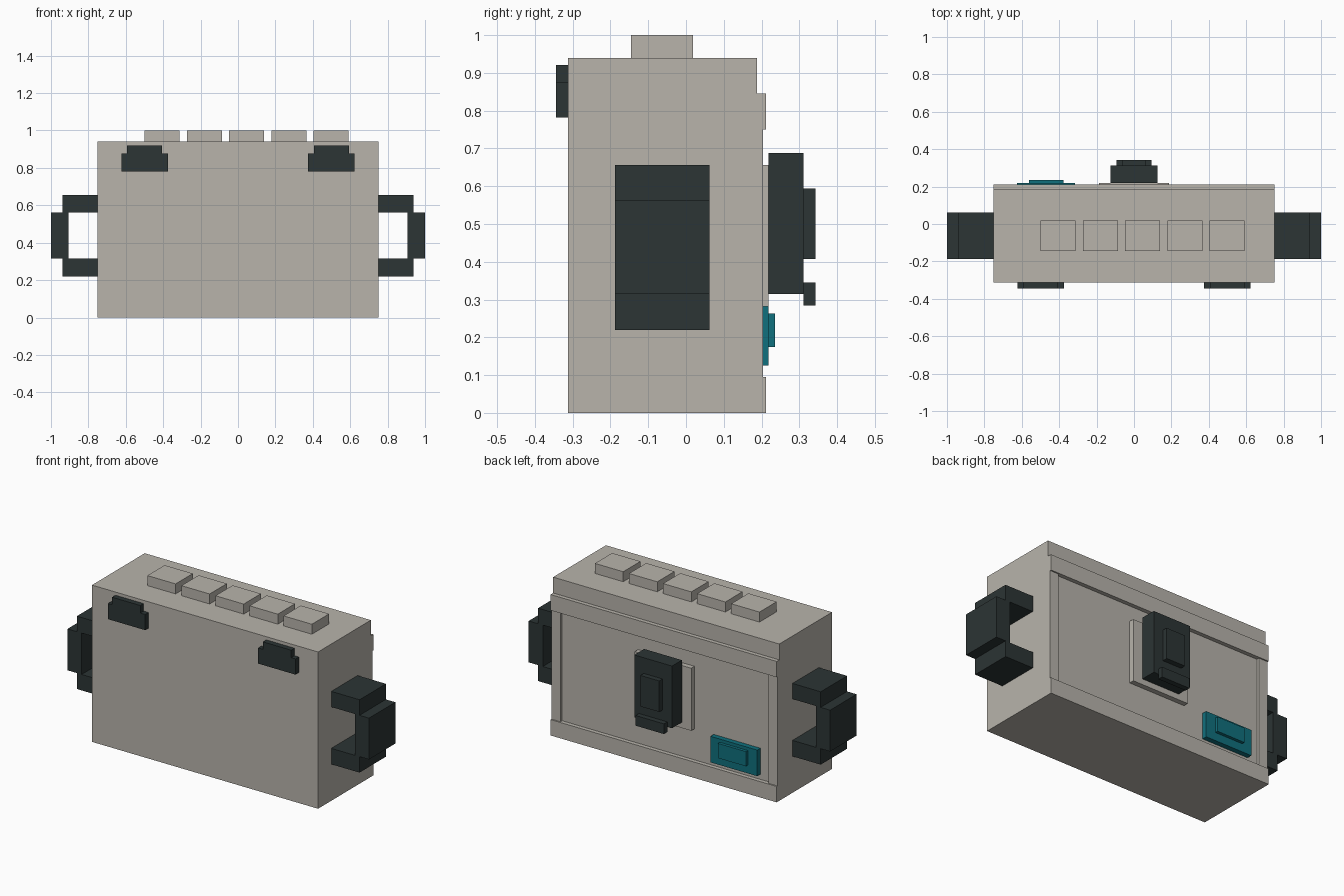
import bpy

if "Cube" in bpy.data.objects:
    bpy.data.objects.remove(bpy.data.objects["Cube"])


def material(name, rgb):
    m = bpy.data.materials.new(name)
    m.diffuse_color = (*rgb, 1)
    m.use_nodes = True
    m.node_tree.nodes["Principled BSDF"].inputs["Base Color"].default_value = m.diffuse_color
    return m


BEIGE = material("warm grey", (0.48, 0.455, 0.41))
DARK = material("dark slate", (0.025, 0.035, 0.035))
TEAL = material("teal", (0.005, 0.16, 0.205))


def box(name, mat, x, y, z):
    """Axis-aligned box from (min, max) pairs."""
    bpy.ops.mesh.primitive_cube_add(size=1, location=[sum(p) / 2 for p in (x, y, z)])
    ob = bpy.context.object
    ob.name = name
    ob.scale = [p[1] - p[0] for p in (x, y, z)]
    bpy.ops.object.transform_apply(location=False, rotation=False, scale=True)
    ob.data.materials.append(mat)
    return ob


def pair(name, mat, x, y, z):
    """Box on the right plus its mirror on the left."""
    box(name + "_right", mat, x, y, z)
    box(name + "_left", mat, (-x[1], -x[0]), y, z)


# Case with a raised frame around the recessed back panel
BACK = 0.1875
box("case", BEIGE, (-0.75, 0.75), (-0.3125, BACK), (0, 0.94))
box("back_rail_bottom", BEIGE, (-0.75, 0.75), (BACK, 0.212), (0, 0.095))
box("back_rail_top", BEIGE, (-0.75, 0.75), (BACK, 0.212), (0.75, 0.845))
pair("back_stile", BEIGE, (0.69, 0.75), (BACK, 0.204), (0.095, 0.75))

# Row of blocks on the top
for i in range(5):
    x = -0.5 + i * 0.226
    box(f"top_block_{i + 1}", BEIGE, (x, x + 0.1875), (-0.145, 0.018), (0.94, 1.0))

# Side handles
HY = (-0.1875, 0.0625)
pair("handle_upper_arm", DARK, (0.75, 0.9375), HY, (0.5625, 0.656))
pair("handle_lower_arm", DARK, (0.75, 0.9375), HY, (0.219, 0.3145))
pair("handle_grip", DARK, (0.906, 1.0), HY, (0.3145, 0.5625))

# Front latches
pair("latch_base", DARK, (0.375, 0.622), (-0.344, -0.3125), (0.782, 0.876))
pair("latch_tab", DARK, (0.407, 0.594), (-0.344, -0.3125), (0.876, 0.921))

# Back fixture: plate, housing, pad and lower lip
box("fixture_plate", BEIGE, (-0.1875, 0.1875), (BACK, 0.218), (0.281, 0.656))
box("fixture_housing", DARK, (-0.125, 0.125), (0.218, 0.3115), (0.315, 0.688))
box("fixture_pad", DARK, (-0.0625, 0.0625), (0.3115, 0.343), (0.408, 0.594))
box("fixture_lip", DARK, (-0.094, 0.094), (0.3115, 0.343), (0.284, 0.345))

# Teal badge with raised centre
box("badge_base", TEAL, (-0.625, -0.3145), (BACK, 0.218), (0.126, 0.282))
box("badge_centre", TEAL, (-0.5625, -0.377), (0.218, 0.236), (0.175, 0.263))
